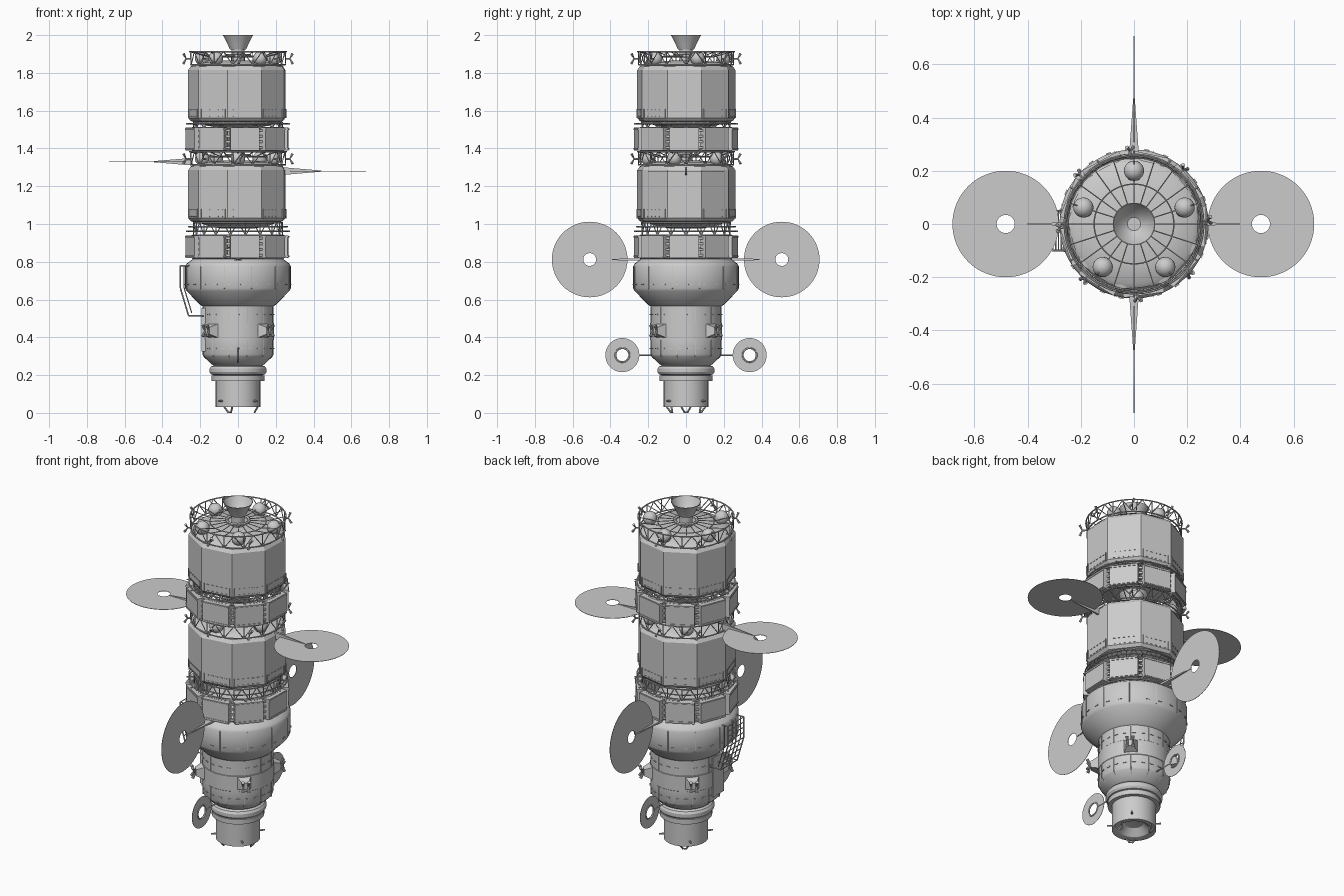
import bpy, bmesh
from math import radians, cos, sin, tau
from mathutils import Matrix, Vector

if "Cube" in bpy.data.objects:
    bpy.data.objects.remove(bpy.data.objects["Cube"])

T = Matrix.Translation


def make(name, bm, angle=30):
    me = bpy.data.meshes.new(name)
    bmesh.ops.recalc_face_normals(bm, faces=bm.faces)
    bm.to_mesh(me)
    bm.free()
    me.shade_smooth()
    me.set_sharp_from_angle(angle=radians(angle))
    ob = bpy.data.objects.new(name, me)
    bpy.context.collection.objects.link(ob)
    return ob


def pol(r, deg, z):
    return Vector((r * cos(radians(deg)), r * sin(radians(deg)), z))


def around(deg, r, z):
    """Frame at azimuth deg: local x points outwards, z up."""
    return Matrix.Rotation(radians(deg), 4, 'Z') @ T((r, 0, z))


def lathe(name, profile, seg=48, phase=0):
    bm = bmesh.new()
    rings = [[bm.verts.new(pol(r, phase + 360 * i / seg, z)) for i in range(seg)] for r, z in profile]
    for a, b in zip(rings, rings[1:]):
        for i in range(seg):
            j = (i + 1) % seg
            bm.faces.new((a[i], a[j], b[j], b[i]))
    bmesh.ops.remove_doubles(bm, verts=bm.verts, dist=1e-5)
    return make(name, bm)


def box(bm, m, size):
    bmesh.ops.create_cube(bm, size=1, matrix=m @ Matrix.Diagonal((*size, 1)))


def rod(bm, a, b, r=0.003, r2=None, seg=6):
    a, b = Vector(a), Vector(b)
    m = T((a + b) / 2) @ (b - a).to_track_quat('Z', 'Y').to_matrix().to_4x4()
    bmesh.ops.create_cone(bm, cap_ends=True, segments=seg, radius1=r,
                          radius2=r if r2 is None else r2, depth=(b - a).length, matrix=m)


def hoop(bm, r, z, thick=0.004, seg=36):
    for i in range(seg):
        rod(bm, pol(r, 360 * i / seg, z), pol(r, 360 * (i + 1) / seg, z), thick)


def zigzag(bm, r, z0, z1, n, thick=0.003):
    for i in range(n):
        a = 360 * i / n
        rod(bm, pol(r, a, z0), pol(r, a + 180 / n, z1), thick)
        rod(bm, pol(r, a + 180 / n, z1), pol(r, a + 360 / n, z0), thick)
        rod(bm, pol(r, a, z0), pol(r, a, z1), thick)


# Main pressurised hull, from docking port to upper shoulder
lathe("docking_port", [(0, .08), (.05, .07), (.085, .035), (.105, .03), (.118, .03), (.118, .17), (.14, .17),
                       (.14, .198), (.125, .2), (0, .2)])
lathe("docking_collar", [(.12, .198), (.143, .204), (.151, .216), (.151, .234), (.143, .246), (.125, .252), (.12, .255)])
lathe("hull", [(0, .25), (.125, .25), (.14, .258), (.183, .298), (.189, .31), (.189, .385), (.191, .387),
               (.191, .475), (.189, .477), (.189, .565), (.2, .572), (.272, .645), (.28, .66), (.28, .775),
               (.272, .79), (.245, .81), (.2, .84), (.1, .875), (0, .88)])

bm = bmesh.new()
for k in range(3):
    # guide petals on the docking rim
    a = 120 * k
    for s in (-1, 1):
        rod(bm, pol(.108, a + 14 * s, .035), pol(.088, a + 5 * s, .002), .005)
    rod(bm, pol(.088, a - 6, .004), pol(.088, a + 6, .004), .004)
for k in range(4):
    # sensor pegs
    rod(bm, pol(.11, 45 + 90 * k, .062), pol(.145, 45 + 90 * k, .062), .005)
make("docking_petals", bm)

# Ribs and seams on the hull
bm = bmesh.new()
for k in range(12):
    a = 15 + 30 * k
    rod(bm, pol(.19, a, .575), pol(.28, a, .662), .003)
    rod(bm, pol(.28, a, .662), pol(.28, a, .775), .002)
    rod(bm, pol(.189, a, .3), pol(.189, a, .56), .002)
    rod(bm, pol(.135, a, .258), pol(.188, a, .305), .003)
for k in range(24):
    for r, z in ((.191, .34), (.191, .52), (.282, .68)):
        box(bm, around(15 * k + 5, r, z), (.004, .02, .005))
make("hull_ribs", bm)

# Attitude thruster pods on the narrow hull
bm = bmesh.new()
for k in range(4):
    m = around(45 + 90 * k, .205, .435)
    bmesh.ops.create_cone(bm, cap_ends=True, segments=4, radius1=.055, radius2=.026, depth=.05,
                          matrix=m @ Matrix.Rotation(radians(90), 4, 'Y') @ Matrix.Rotation(radians(45), 4, 'Z'))
    for y in (-.014, .014):
        for s in (-1, 1):
            rod(bm, m @ Vector((.028, y, 0)), m @ Vector((.043, y * 1.2, .03 * s)), .004, .009, 10)
make("thruster_pods", bm)

# Ladder frame and equipment plate on the left side
bm = bmesh.new()
path = [(-.25, .78), (-.305, .78), (-.305, .66), (-.262, .515), (-.18, .515)]
for y in (-.1, -.025, .05):
    for p, q in zip(path, path[1:]):
        rod(bm, (p[0], y, p[1]), (q[0], y, q[1]), .004)
    rod(bm, (-.285, y, .78), (-.285, y, .66), .003)
    rod(bm, (-.285, y, .66), (-.245, y, .53), .003)
for i in range(5):
    z = .78 - .03 * i
    rod(bm, (-.305, -.1, z), (-.305, .05, z), .003)
    x, z = -.305 + .043 * i / 4, .66 - .145 * i / 4
    rod(bm, (x, -.1, z), (x, .05, z), .003)
make("ladder_frame", bm)
bm = bmesh.new()
box(bm, T((-.178, -.025, .44)), (.03, .1, .23))
make("equipment_plate", bm)


def equipment_ring(label, z):
    # nine flat equipment boxes with slatted gaps
    bm = bmesh.new()
    for k in range(9):
        a = -42 + 40 * k
        box(bm, around(a, .246, z), (.04, .155, .12))
        for s in (-1, 1):
            box(bm, around(a, .267, z + .052 * s), (.004, .155, .008))
        for i in range(4):
            box(bm, around(a + 20, .25, z - .045 + .03 * i), (.012, .045, .012))
    make(label + "_equipment_boxes", bm)
    bm = bmesh.new()
    for s in (-1, 1):
        hoop(bm, .24, z + .058 * s, .006)
    for k in range(18):
        rod(bm, pol(.235, 20 * k, z - .058), pol(.235, 20 * k, z + .058), .004)
    make(label + "_equipment_frame", bm)


equipment_ring("lower", .88)
equipment_ring("upper", 1.45)


def stage(label, z, truss_z, phase):
    # nine-sided tank shell with bevelled rims
    shell = lathe(label + "_tank", [(.0, z), (.235, z), (.25, z + .005), (.264, z + .022), (.264, z + .275),
                                    (.25, z + .295), (.235, z + .3), (0, z + .3)], 9, -22)
    lathe(label + "_tank_dome", [(.24, z + .295), (.225, z + .306), (.16, z + .318), (.08, z + .325), (0, z + .325)])
    lathe(label + "_tank_underside", [(.22, z + .003), (.16, z - .02), (.08, z - .035), (0, z - .035)])

    # engine bell, throat and mounting ring
    lathe(label + "_engine_bell", [(0, z + .39), (.02, z + .385), (.043, z + .385), (.052, z + .405), (.066, z + .435),
                                   (.08, z + .46), (.077, z + .46), (.05, z + .408), (.025, z + .39), (0, z + .39)])
    bm = bmesh.new()
    rod(bm, (0, 0, z + .32), (0, 0, z + .39), .035, seg=24)
    hoop(bm, .06, z + .352, .009, 24)
    make(label + "_engine_mount", bm)

    # round pressure bottles
    bm = bmesh.new()
    for k in range(5):
        bmesh.ops.create_uvsphere(bm, u_segments=20, v_segments=12, radius=.038,
                                  matrix=T(pol(.2, phase + 72 * k, z + .337)))
    make(label + "_pressure_bottles", bm, 60)

    # open crown truss with spokes
    bm = bmesh.new()
    hoop(bm, .256, z + .373, .004)
    hoop(bm, .25, z + .303, .004)
    hoop(bm, .15, z + .345, .003)
    zigzag(bm, .253, z + .303, z + .373, 15, .0025)
    for k in range(20):
        rod(bm, pol(.255, 18 * k, z + .372), pol(.15, 18 * k, z + .345), .0025)
        rod(bm, pol(.15, 18 * k, z + .345), pol(.06, 18 * k, z + .35), .0025)
    make(label + "_crown_truss", bm)

    # small nozzle pairs around the crown
    bm = bmesh.new()
    for k in range(8):
        m = around(45 * k + 3, .265, z + .335)
        rod(bm, m @ Vector((-.012, 0, 0)), m @ Vector((.012, 0, 0)), .005)
        for s in (-1, 1):
            rod(bm, m @ Vector((.01, 0, 0)), m @ Vector((.024, .012 * s, .026 * s)), .003, .007, 8)
    make(label + "_crown_nozzles", bm)

    # handles and dashes near the bottom of each tank face
    bm = bmesh.new()
    for k in range(9):
        m = around(-42 + 40 * k, .249, z)
        for y in (-.076, .076):
            box(bm, m @ T((0, y, .045)), (.008, .004, .05))
        for i in range(-2, 3):
            box(bm, m @ T((0, i * .027, .03)), (.004, .013, .004))
            box(bm, m @ T((0, i * .027, .065)), (.004, .013, .004))
    make(label + "_tank_handles", bm)

    # interstage truss under the tank
    bm = bmesh.new()
    hoop(bm, .262, truss_z + .022, .004)
    hoop(bm, .235, z - .004, .004)
    if z - truss_z > .05:
        hoop(bm, .262, truss_z + .046, .004)
    zigzag(bm, .235, truss_z, z, 18)
    for k in range(12):
        rod(bm, pol(.22, 30 * k, truss_z + .022), pol(.276, 30 * k, truss_z + .022), .004)
    make(label + "_interstage_truss", bm)


stage("lower", 1.01, .94, -90)
stage("upper", 1.54, 1.51, 90)


def panel(name, deg, dist, z, radius, hole, flat):
    """Thin round panel with a hole, lying flat or standing upright along azimuth deg."""
    bm = bmesh.new()
    m = around(deg, dist, z) @ (Matrix() if flat else Matrix.Rotation(radians(90), 4, 'X'))
    n = 64
    rings = [[bm.verts.new(m @ pol(r, 360 * i / n, h)) for i in range(n)]
             for r, h in ((hole, -.001), (radius, -.001), (radius, .001), (hole, .001))]
    for k in range(4):
        a, b = rings[k], rings[(k + 1) % 4]
        for i in range(n):
            bm.faces.new((a[i], a[(i + 1) % n], b[(i + 1) % n], b[i]))
    make(name, bm)


def arm(name, deg, r0, r1, z, w0, w1, flat):
    """Tapered blade holding a panel, set across the panel plane."""
    bm = bmesh.new()
    box(bm, Matrix(), (1, 1, 1))
    f = around(deg, 0, z)
    for v in bm.verts:
        outer = v.co.x > 0
        wide, thin = v.co.y * (w1 if outer else w0), v.co.z * (.004 if outer else .012)
        v.co = f @ Vector((r1 if outer else r0, thin if flat else wide, wide if flat else thin))
    make(name, bm)


# Four large round panels, two small ones
for name, deg, dist, z, flat in (("left", 180, .482, 1.33, True), ("right", 0, .477, 1.28, True),
                                 ("front", -90, .51, .812, False), ("back", 90, .507, .812, False)):
    panel(name + "_round_panel", deg, dist, z, .2, .034, flat)
    arm(name + "_panel_arm", deg, .24, dist - .036, z, .04, .006, flat)
for name, deg in (("front", -90), ("back", 90)):
    panel(name + "_small_panel", deg, .337, .306, .09, .032, False)
    bm = bmesh.new()
    rod(bm, pol(.17, deg, .306), pol(.3, deg, .306), .004)
    f = around(deg, .337, .306)
    for i in range(24):
        a, b = tau * i / 24, tau * (i + 1) / 24
        rod(bm, f @ Vector((.037 * cos(a), 0, .037 * sin(a))), f @ Vector((.037 * cos(b), 0, .037 * sin(b))), .005)
    make(name + "_small_panel_mount", bm)
